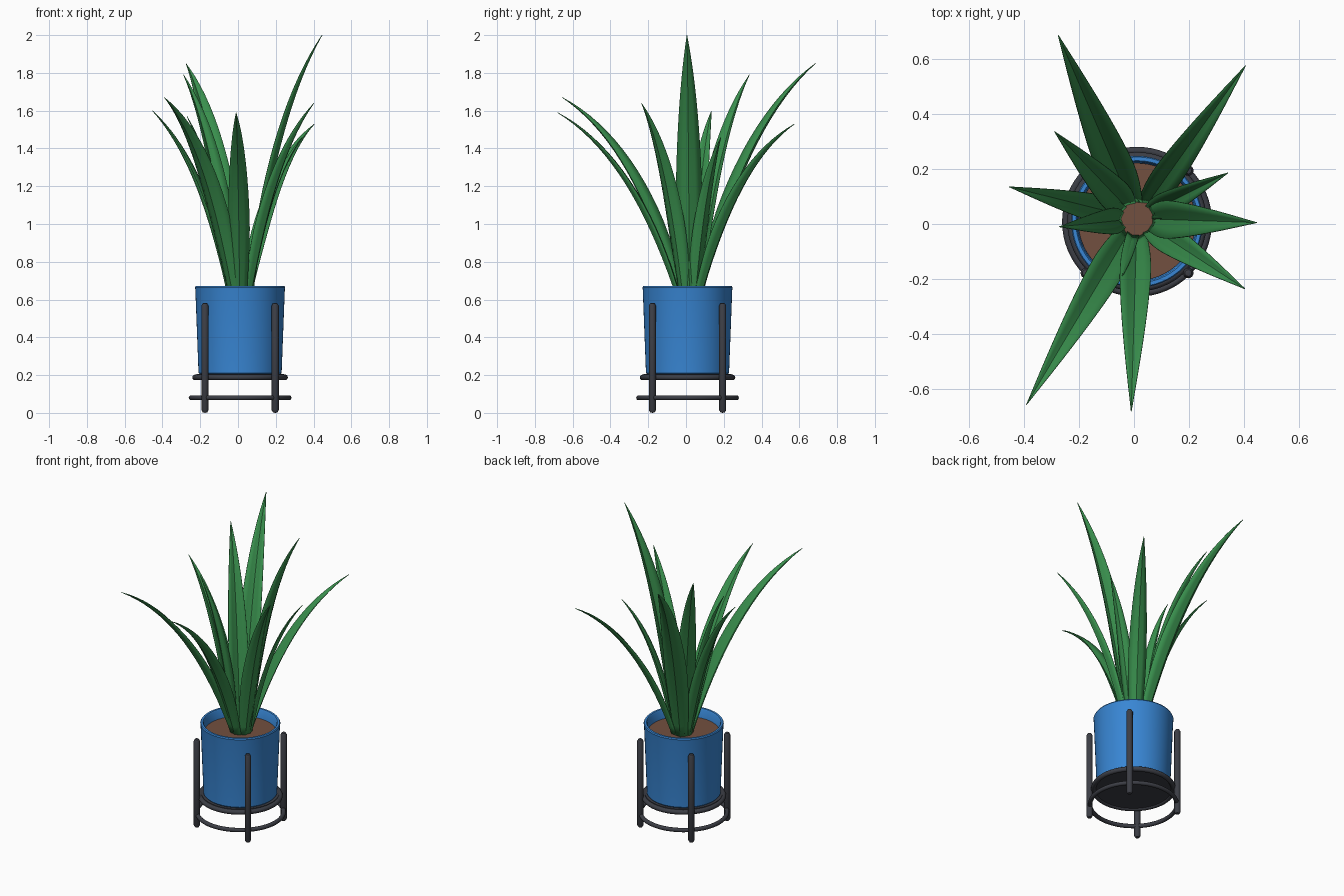
import bpy, bmesh, math
from mathutils import Vector

cube = bpy.data.objects.get("Cube")
if cube:
    bpy.data.objects.remove(cube, do_unlink=True)

CX, CY = 0.011, 0.008


def material(name, rgb):
    m = bpy.data.materials.new(name)
    m.use_nodes = True
    m.diffuse_color = (*rgb, 1)
    m.node_tree.nodes["Principled BSDF"].inputs["Base Color"].default_value = (*rgb, 1)
    return m


BLUE = material("blue glaze", (0.04, 0.24, 0.66))
METAL = material("dark metal", (0.045, 0.048, 0.06))
SOIL = material("brown soil", (0.17, 0.08, 0.05))
GREEN = material("leaf green", (0.04, 0.27, 0.073))


def finish(name, bm, mat, angle=35):
    bmesh.ops.remove_doubles(bm, verts=bm.verts, dist=1e-5)
    mesh = bpy.data.meshes.new(name)
    bm.to_mesh(mesh)
    bm.free()
    ob = bpy.data.objects.new(name, mesh)
    bpy.context.scene.collection.objects.link(ob)
    mesh.materials.append(mat)
    bpy.ops.object.select_all(action='DESELECT')
    ob.select_set(True)
    bpy.context.view_layer.objects.active = ob
    bpy.ops.object.shade_smooth_by_angle(angle=math.radians(angle))
    return ob


def lathe(name, profile, mat, steps=64, x=CX, y=CY, closed=False):
    """Spin a (radius, height) profile about a vertical axis."""
    bm = bmesh.new()
    pts = [bm.verts.new((x + r, y, z)) for r, z in profile]
    edges = [bm.edges.new(p) for p in zip(pts, pts[1:])]
    if closed:
        edges.append(bm.edges.new((pts[-1], pts[0])))
    bmesh.ops.spin(bm, geom=pts + edges, cent=(x, y, 0), axis=(0, 0, 1),
                   angle=math.tau, steps=steps, use_duplicate=False)
    bmesh.ops.remove_doubles(bm, verts=bm.verts, dist=1e-5)
    bmesh.ops.recalc_face_normals(bm, faces=bm.faces)
    return finish(name, bm, mat)


def ring(name, radius, tube, z):
    angles = [math.tau * i / 12 for i in range(12)]
    lathe(name, [(radius + tube * math.cos(a), z + tube * math.sin(a)) for a in angles],
          METAL, closed=True)


# Pot with a softly rounded lip, and the soil inside
lathe("pot", [(0, 0.205), (0.214, 0.205), (0.22, 0.212), (0.237, 0.655),
              (0.239, 0.664), (0.235, 0.671), (0.222, 0.671), (0.217, 0.664),
              (0.212, 0.58), (0, 0.58)], BLUE)
lathe("soil", [(0, 0.61), (0.213, 0.61), (0.213, 0.585), (0, 0.585)], SOIL)

# Stand: plate, two rings and four round-ended legs
lathe("stand_plate", [(0, 0.205), (0.232, 0.205), (0.232, 0.182), (0, 0.182)], METAL)
ring("upper_ring", 0.238, 0.015, 0.188)
ring("lower_ring", 0.259, 0.013, 0.08)
for side, sx in (("left", 1), ("right", -1)):
    for end, sy in (("front", -1), ("back", 1)):
        lathe(f"{end}_{side}_leg",
              [(0, 0), (0.012, 0.003), (0.019, 0.015), (0.019, 0.567), (0.012, 0.58), (0, 0.583)],
              METAL, 16, CX + 0.186 * sx, CY + 0.186 * sy)


def leaf_half_width(t):
    """Fraction of the widest point: narrow root, broad lower third, pointed tip."""
    if t < 0.3:
        return 0.58 + 0.42 * math.sin(t / 0.3 * math.pi / 2)
    return 1 - ((t - 0.3) / 0.7) ** 1.6


def leaf(name, tip, rows=18):
    tip = Vector(tip)
    out = Vector((tip.x - CX, tip.y - 0.02, 0))
    reach = out.length
    out.normalize()
    side = Vector((-out.y, out.x, 0))
    base = Vector((CX, 0.02, 0.585)) + out * 0.054
    rise = tip.z - base.z
    # Leaves that reach further arch over a little more
    bend = reach / rise
    control = base + out * (reach - 0.054) * min(0.36, 0.2 + 0.28 * bend)
    control.z += rise * (0.62 + 0.2 * bend)
    widest = 0.047 * (tip - base).length
    bm = bmesh.new()
    grid = []
    for i in range(rows + 1):
        t = i / rows
        p = base * (1 - t) ** 2 + control * 2 * t * (1 - t) + tip * t * t
        tangent = ((control - base) * (1 - t) + (tip - control) * t).normalized()
        inward = tangent.cross(side)
        if inward.dot(out) > 0:
            inward = -inward
        w = max(widest * leaf_half_width(t), 0.0005)
        grid.append([bm.verts.new(p + side * w * u + inward * w * 0.55 * (abs(u) ** 1.25 - 0.35))
                     for u in (-1, -0.5, 0, 0.5, 1)])
    for a, b in zip(grid, grid[1:]):
        for j in range(4):
            bm.faces.new((a[j], a[j + 1], b[j + 1], b[j]))
    ob = finish(name, bm, GREEN, 40)
    mod = ob.modifiers.new("thickness", 'SOLIDIFY')
    mod.thickness = 0.003
    mod.offset = 0


# Leaves, by tip position
TIPS = [(-0.275, 0.685, 1.85), (0.405, 0.575, 1.53), (-0.288, 0.335, 1.79),
        (-0.453, 0.135, 1.6), (0.445, 0.005, 2.0), (0.402, -0.235, 1.64),
        (-0.39, -0.655, 1.67), (-0.01, -0.68, 1.59), (0.34, 0.185, 1.46),
        (-0.27, -0.01, 1.57)]
for n, tip in enumerate(TIPS):
    leaf(f"leaf_{n + 1}", tip)
